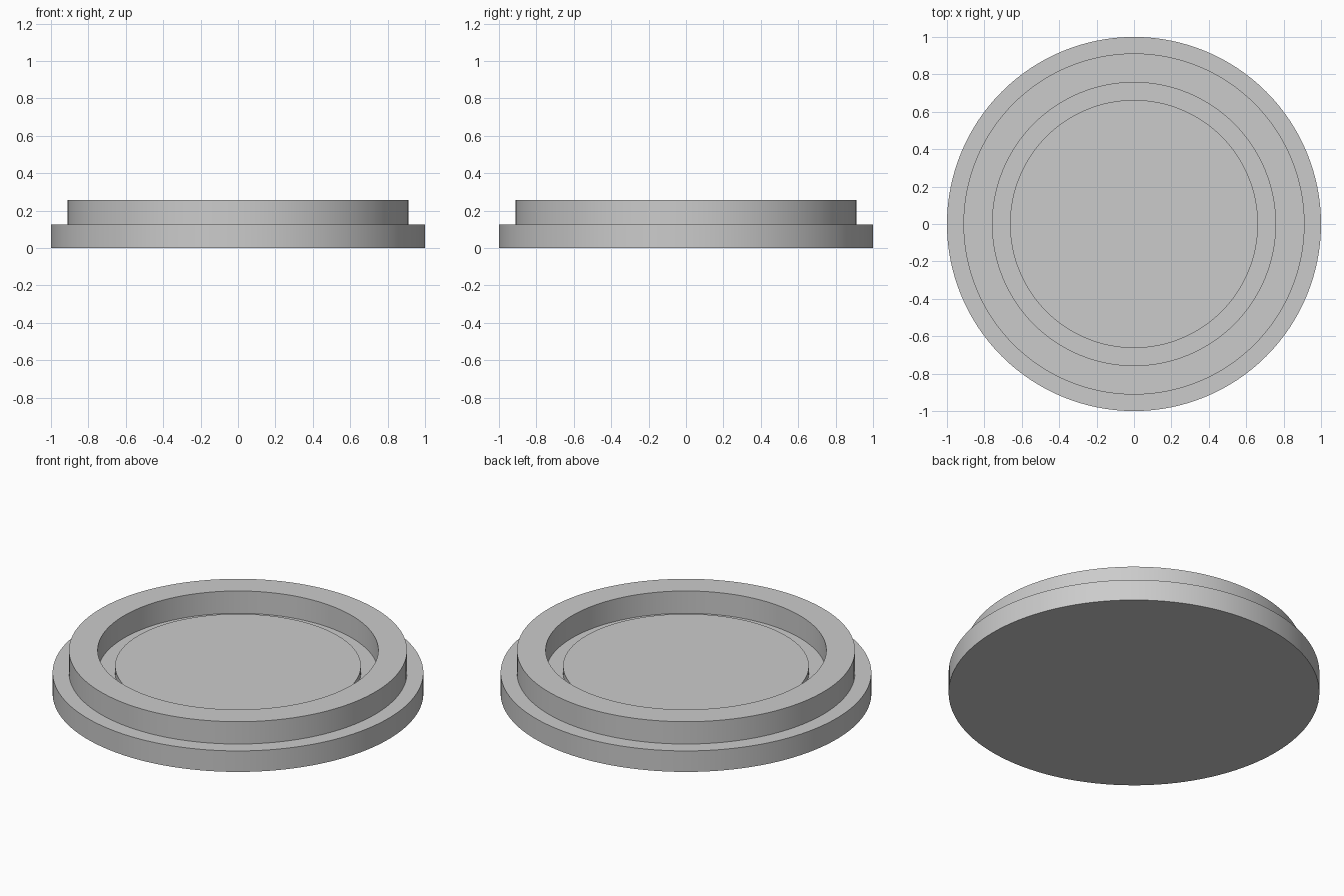
import bpy, bmesh, math

if "Cube" in bpy.data.objects:
    bpy.data.objects.remove(bpy.data.objects["Cube"])

SEGMENTS = 128

grey = bpy.data.materials.new("light_grey")
grey.diffuse_color = (0.6, 0.6, 0.6, 1)
grey.use_nodes = True
grey.node_tree.nodes["Principled BSDF"].inputs["Base Color"].default_value = grey.diffuse_color


def lathe(name, profile):
    """Revolve (radius, height) points around z; radius 0 closes the ends."""
    bm = bmesh.new()
    verts = [bm.verts.new((r, 0, z)) for r, z in profile]
    edges = [bm.edges.new(pair) for pair in zip(verts, verts[1:])]
    bmesh.ops.spin(bm, geom=verts + edges, cent=(0, 0, 0), axis=(0, 0, 1),
                   angle=math.tau, steps=SEGMENTS, use_duplicate=False)
    bmesh.ops.remove_doubles(bm, verts=bm.verts, dist=1e-5)
    bmesh.ops.recalc_face_normals(bm, faces=bm.faces)
    mesh = bpy.data.meshes.new(name)
    bm.to_mesh(mesh)
    bm.free()
    mesh.materials.append(grey)
    obj = bpy.data.objects.new(name, mesh)
    bpy.context.collection.objects.link(obj)
    bpy.context.view_layer.objects.active = obj
    obj.select_set(True)
    bpy.ops.object.shade_smooth_by_angle(angle=math.radians(30))
    obj.select_set(False)
    return obj


# Stepped round lid: flange, raised rim, groove and low centre disc
lathe("round_lid", [
    (0, 0), (1, 0), (1, 0.125),            # underside and flange edge
    (0.912, 0.125), (0.912, 0.258),        # outer wall of the rim
    (0.757, 0.258), (0.757, 0.125),        # inner wall of the rim
    (0.663, 0.125), (0.663, 0.165),        # groove floor and disc edge
    (0, 0.165),                            # disc top
])
